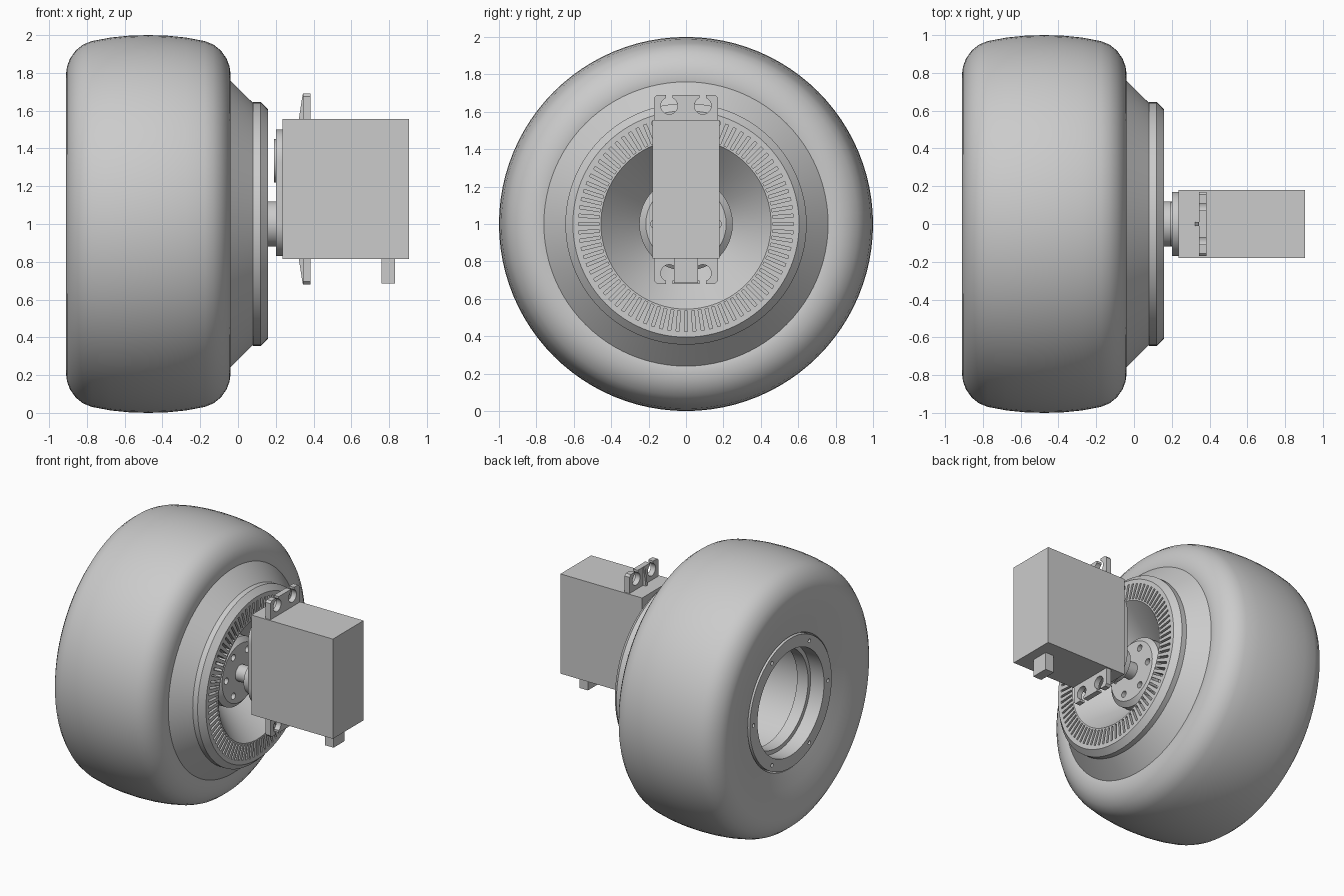
import bpy, bmesh
from math import pi, sin, cos, asin, radians
from mathutils import Matrix, Vector

AXLE = 1.0      # height of the wheel axis
SEGMENTS = 96

default = bpy.data.objects.get("Cube")
if default:
    bpy.data.objects.remove(default, do_unlink=True)


def finish(name, bm, smooth=True):
    bmesh.ops.recalc_face_normals(bm, faces=bm.faces)
    mesh = bpy.data.meshes.new(name)
    bm.to_mesh(mesh)
    bm.free()
    obj = bpy.data.objects.new(name, mesh)
    bpy.context.collection.objects.link(obj)
    bpy.ops.object.select_all(action='DESELECT')
    obj.select_set(True)
    bpy.context.view_layer.objects.active = obj
    if smooth:
        bpy.ops.object.shade_smooth_by_angle(angle=radians(25))
    return obj


def lathe(name, profile):
    """Spin a closed (x, radius) profile around the axle."""
    bm = bmesh.new()
    rings = []
    for i in range(SEGMENTS):
        a = 2 * pi * i / SEGMENTS
        rings.append([bm.verts.new((x, r * cos(a), AXLE + r * sin(a))) for x, r in profile])
    n = len(profile)
    for i in range(SEGMENTS):
        here, after = rings[i], rings[(i + 1) % SEGMENTS]
        for j in range(n):
            k = (j + 1) % n
            if profile[j][1] or profile[k][1]:
                bm.faces.new((here[j], here[k], after[k], after[j]))
    bmesh.ops.remove_doubles(bm, verts=bm.verts, dist=1e-5)
    bmesh.ops.dissolve_degenerate(bm, edges=bm.edges, dist=1e-6)
    return finish(name, bm)


def prism(name, outline, x0, x1):
    """Extrude a (y, z) outline along x."""
    bm = bmesh.new()
    face = bm.faces.new([bm.verts.new((x0, y, z)) for y, z in outline])
    new = bmesh.ops.extrude_face_region(bm, geom=[face])["geom"]
    moved = [v for v in new if isinstance(v, bmesh.types.BMVert)]
    bmesh.ops.translate(bm, verts=moved, vec=(x1 - x0, 0, 0))
    return finish(name, bm)


def box(name, low, high):
    outline = [(low[1], low[2]), (high[1], low[2]), (high[1], high[2]), (low[1], high[2])]
    return prism(name, outline, low[0], high[0])


def stadium(radius, z0, z1, n=24):
    lower = [(radius * cos(pi + pi * i / n), z0 + radius * sin(pi + pi * i / n)) for i in range(n + 1)]
    upper = [(radius * cos(pi * i / n), z1 + radius * sin(pi * i / n)) for i in range(n + 1)]
    if z0 == z1:
        return lower + upper[1:-1]
    return lower + upper


# Tyre: rounded crown mirrored about its middle, dished outer sidewall
MID = -0.475
half = [(0.1, 0.997), (0.2, 0.987), (0.3, 0.968), (0.345, 0.95), (0.385, 0.918),
        (0.415, 0.875), (0.43, 0.835), (0.435, 0.8)]
crown = [(MID - dx, r) for dx, r in reversed(half)] + [(MID, 1.0)] + [(MID + dx, r) for dx, r in half]
tyre_profile = [(-0.8, 0.47), (-0.85, 0.49), (-0.88, 0.6), (-0.9, 0.7)] + crown
tyre_profile += [(-0.04, 0.76), (-0.06, 0.7), (-0.1, 0.47)]
lathe("tyre", tyre_profile)

# Wheel hub: flared flange, slotted ring, dish, centre disc and open outer barrel
hub = lathe("wheel_hub", [
    (-0.05, 0.76), (-0.04, 0.76), (0.08, 0.64), (0.08, 0.645), (0.12, 0.645), (0.16, 0.605),
    (0.16, 0.455), (-0.07, 0.25), (-0.01, 0.25), (0.02, 0.215), (0.02, 0),
    (-0.14, 0), (-0.14, 0.42), (-0.66, 0.42), (-0.66, 0.36), (-0.75, 0.36),
    (-0.75, 0.39), (-0.86, 0.39), (-0.86, 0.48), (-0.78, 0.48), (-0.1, 0.5)])

# Cutter for the cooling slots, disc holes and rim bolt holes
bm = bmesh.new()


def around(count, start=0.0):
    for i in range(count):
        yield Matrix.Translation((0, 0, AXLE)) @ Matrix.Rotation(start + 2 * pi * i / count, 4, 'X')


for turn in around(80):
    place = Matrix.Translation((0.15, 0.52, 0)) @ Matrix.Diagonal((0.1, 0.11, 0.016, 1))
    bmesh.ops.create_cube(bm, size=1, matrix=turn @ place)
for count, x, radius, size in ((6, 0.02, 0.165, 0.024), (6, -0.86, 0.437, 0.014)):
    for turn in around(count):
        place = Matrix.Translation((x, radius, 0)) @ Matrix.Rotation(pi / 2, 4, 'Y')
        bmesh.ops.create_cone(bm, cap_ends=True, segments=16, radius1=size, radius2=size,
                              depth=0.08, matrix=turn @ place)
cutter = finish("hub_cutter", bm, smooth=False)
cutter.hide_render = True
cut = hub.modifiers.new("openings", 'BOOLEAN')
cut.operation = 'DIFFERENCE'
cut.solver = 'EXACT'
cut.object = cutter
bpy.ops.object.select_all(action='DESELECT')
hub.select_set(True)
bpy.context.view_layer.objects.active = hub
bpy.ops.object.modifier_apply(modifier=cut.name)
bpy.data.objects.remove(cutter, do_unlink=True)

# Drive shaft and horn between the hub and the motor
lathe("drive_shaft", [(0.0, 0), (0.0, 0.06), (0.14, 0.06), (0.14, 0), ])
lathe("drive_horn", [(0.13, 0), (0.13, 0.12), (0.22, 0.12), (0.22, 0)])

# Motor body with gear cover
box("motor_body", (0.235, -0.18, 0.815), (0.905, 0.18, 1.555))
prism("gear_cover", stadium(0.17, AXLE, 1.33), 0.2, 0.24)
prism("gear_boss", stadium(0.115, 1.335, 1.335), 0.19, 0.21)
box("cable_exit", (0.76, -0.065, 0.685), (0.83, 0.065, 0.82))


# Mounting ears with open keyhole slots and a tapered rib
def keyhole(centre, height, radius=0.045, gap=0.018, n=20):
    a0 = asin(gap / radius)
    points = [(centre + gap, 0.135)]
    for i in range(n + 1):
        a = a0 + (2 * pi - 2 * a0) * i / n
        points.append((centre + radius * sin(a), height + radius * cos(a)))
    return points + [(centre - gap, 0.135)]


ear = [(-0.17, -0.02), (0.17, -0.02), (0.17, 0.12), (0.155, 0.135)]
ear += keyhole(0.09, 0.077) + keyhole(-0.09, 0.077) + [(-0.155, 0.135), (-0.17, 0.12)]
for name, edge, sign in (("upper", 1.555, 1), ("lower", 0.815, -1)):
    prism(name + "_mounting_ear", [(y, edge + sign * h) for y, h in ear], 0.345, 0.385)
    bm = bmesh.new()
    sides = [[bm.verts.new((x, y, edge + sign * h)) for x, h in ((0.322, 0), (0.35, 0), (0.35, 0.13), (0.342, 0.13))]
             for y in (-0.01, 0.01)]
    for side in sides:
        bm.faces.new(side)
    for i in range(4):
        j = (i + 1) % 4
        bm.faces.new((sides[0][i], sides[0][j], sides[1][j], sides[1][i]))
    finish(name + "_ear_rib", bm, smooth=False)
